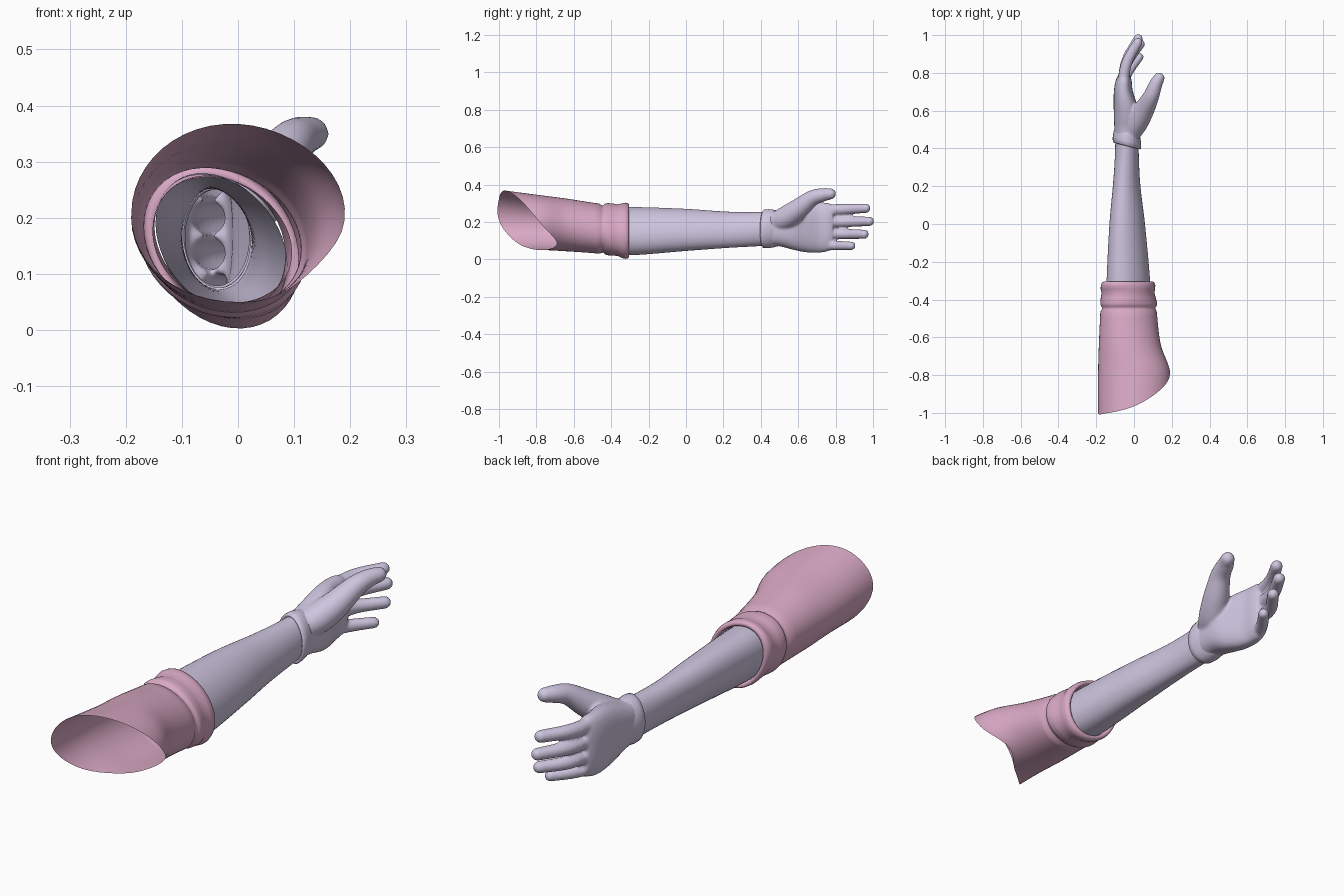
import bpy, bmesh, math
from mathutils import Vector

if "Cube" in bpy.data.objects:
    bpy.data.objects.remove(bpy.data.objects["Cube"])

def material(name, rgb):
    m = bpy.data.materials.new(name)
    m.diffuse_color = (*rgb, 1)
    m.use_nodes = True
    m.node_tree.nodes["Principled BSDF"].inputs["Base Color"].default_value = m.diffuse_color
    return m

PINK = material("pink_cloth", (0.70, 0.40, 0.56))
LILAC = material("pale_lilac", (0.62, 0.56, 0.74))
N = 48

def spline(table, t):
    """Smooth interpolation of rows whose first column is the parameter."""
    n = len(table)
    t = min(max(t, table[0][0]), table[-1][0])
    i = next(k for k in range(n - 1) if t <= table[k + 1][0])
    a, b = table[i], table[i + 1]
    p, q = table[max(i - 1, 0)], table[min(i + 2, n - 1)]
    h = b[0] - a[0]
    u = (t - a[0]) / h
    out = []
    for k in range(1, len(a)):
        m0 = (b[k] - p[k]) / (b[0] - p[0]) * h
        m1 = (q[k] - a[k]) / (q[0] - a[0]) * h
        out.append((2*u**3 - 3*u*u + 1)*a[k] + (u**3 - 2*u*u + u)*m0
                   + (3*u*u - 2*u**3)*b[k] + (u**3 - u*u)*m1)
    return out

def section_point(table, y, a, grow=0.0, power=1.0):
    """Point on a tilted oval given by x/z limits and a tilt."""
    x0, x1, z0, z1, tilt = spline(table, y)
    f = lambda v: math.copysign(abs(v) ** power, v)
    return Vector(((x0 + x1)/2 + ((x1 - x0)/2 + grow) * f(math.cos(a)), y,
                   (z0 + z1)/2 + ((z1 - z0)/2 + grow) * f(math.sin(a + tilt))))

def loft(bm, rings, caps=False):
    vs = [[bm.verts.new(p) for p in r] for r in rings]
    for r, s in zip(vs, vs[1:]):
        for i in range(len(r)):
            j = (i + 1) % len(r)
            bm.faces.new((r[i], r[j], s[j], s[i]))
    if caps:
        bm.faces.new(vs[0][::-1])
        bm.faces.new(vs[-1])

def finish(bm, name, mat):
    bmesh.ops.recalc_face_normals(bm, faces=bm.faces)
    me = bpy.data.meshes.new(name)
    bm.to_mesh(me)
    bm.free()
    ob = bpy.data.objects.new(name, me)
    bpy.context.collection.objects.link(ob)
    me.materials.append(mat)
    me.shade_smooth()
    return ob

ANG = [2 * math.pi * i / N for i in range(N)]

# Sleeve: slanted open rim, then a rolled cuff that turns inside
SLEEVE = [(-1.0, -.19, .19, .045, .372, 0), (-.78, -.19, .19, .05, .343, 0),
          (-.64, -.186, .142, .043, .325, -.05), (-.46, -.178, .12, .03, .298, -.15),
          (-.38, -.174, .114, .018, .296, -.2), (-.30, -.168, .106, .006, .302, -.25)]
RIM = [(0, -.78), (45, -.88), (90, -.965), (135, -1.0), (180, -1.0),
       (225, -.91), (270, -.78), (315, -.69), (360, -.78)]
rings = []
for k in range(17):
    t = k / 16
    rings.append([section_point(SLEEVE, (1 - t) * spline(RIM, math.degrees(a))[0] + t * -.465, a)
                  for a in ANG])
for y, g in [(-.452, -.006), (-.442, -.008), (-.435, 0), (-.42, .004), (-.39, .001),
             (-.365, -.003), (-.345, .003), (-.325, .005), (-.31, .001), (-.304, -.008),
             (-.31, -.018), (-.34, -.024), (-.42, -.022)]:
    rings.append([section_point(SLEEVE, y, a, g + .002 * math.sin(3 * a + 40 * y)) for a in ANG])
bm = bmesh.new()
loft(bm, rings)
finish(bm, "sleeve", PINK)

# Forearm: hollow tapering tube
ARM = [(-.42, -.147, .088, .03, .277, -.3), (-.3, -.145, .085, .022, .28, -.3),
       (0, -.13, .058, .045, .27, -.3), (.2, -.112, .034, .06, .256, -.25),
       (.34, -.102, .026, .068, .252, -.15), (.47, -.098, .024, .075, .255, 0)]
bm = bmesh.new()
loft(bm, [[section_point(ARM, -.42 + .89 * k / 30, a) for a in ANG] for k in range(31)])
finish(bm, "forearm", LILAC)

# Glove cuff: slanted bulging band at the wrist
bm = bmesh.new()
rings = []
for y, g in [(.42, -.003), (.412, .006), (.418, .013), (.44, .014), (.465, .011), (.49, .006), (.52, -.004)]:
    ring = []
    for a in ANG:
        p = section_point(ARM, min(y, .47), a, g)
        p.y = y - .25 * (p.x + .037)
        ring.append(p)
    rings.append(ring)
loft(bm, rings)
finish(bm, "glove_cuff", LILAC)

# Hand: palm, fingers and thumb fused into one hollow skin
def limb(bm, path):
    """Round-ended tube through rows of (x, y, z, radius)."""
    rows = [(i, *p) for i, p in enumerate(path)]
    M = 24
    pts = [spline(rows, (len(path) - 1) * i / M) for i in range(M + 1)]
    rings = []
    def ring(c, d, r):
        side = d.cross(Vector((0, 0, 1))).normalized()
        up = side.cross(d)
        rings.append([c + r * (math.cos(2*math.pi*i/20) * side + math.sin(2*math.pi*i/20) * up)
                      for i in range(20)])
    for i, p in enumerate(pts):
        d = (Vector(pts[min(i + 1, M)][:3]) - Vector(pts[max(i - 1, 0)][:3])).normalized()
        ring(Vector(p[:3]), d, p[3])
    c, r = Vector(pts[-1][:3]), pts[-1][3]
    for k in range(1, 6):
        e = k / 5.2 * math.pi / 2
        ring(c + d * r * math.sin(e), d, r * math.cos(e))
    loft(bm, rings, True)

PALM = [(.42, -.1, .025, .075, .255, 0), (.5, -.104, .034, .07, .264, 0),
        (.57, -.106, .034, .052, .285, 0), (.64, -.108, .014, .038, .3, 0),
        (.71, -.106, -.008, .036, .304, 0), (.76, -.097, -.012, .044, .301, 0),
        (.785, -.085, -.02, .06, .29, 0)]
bm = bmesh.new()
loft(bm, [[section_point(PALM, .42 + .365 * k / 20, a, 0, .8) for a in ANG] for k in range(21)], True)
# finger rows: base height, tip height, tip y, tip x, radius
for z0, z1, tip, tx, r in [(.265, .273, .985, .032, .029), (.2, .203, 1.004, .034, .029),
                           (.137, .134, .977, .045, .028), (.075, .072, .908, .04, .026)]:
    L = tip - .024 - .68
    limb(bm, [(-.06, .68, z0, r), (-.054, .68 + L*.35, z0, r * 1.02),
              (-.034 if tip > .95 else -.025, .68 + L*.65, (z0 + z1)/2, r * .98),
              (tx - .012, .68 + L, z1, r * .88)])
limb(bm, [(-.03, .46, .19, .05), (.008, .53, .22, .062), (.05, .6, .268, .056),
          (.09, .675, .327, .043), (.113, .735, .345, .036), (.132, .772, .35, .03)])
hand = finish(bm, "hand", LILAC)
rm = hand.modifiers.new("fuse", 'REMESH')
rm.mode = 'VOXEL'
rm.voxel_size = .007
sm = hand.modifiers.new("soften", 'SMOOTH')
sm.factor = .5
sm.iterations = 5
dg = bpy.context.evaluated_depsgraph_get()
me = bpy.data.meshes.new_from_object(hand.evaluated_get(dg))
hand.modifiers.clear()
hand.data = me
# open the wrist end so the glove is hollow
bm = bmesh.new()
bm.from_mesh(me)
bmesh.ops.delete(bm, geom=[v for v in bm.verts if v.co.y < .45], context='VERTS')
bm.to_mesh(me)
bm.free()
me.materials.clear()
me.materials.append(LILAC)
me.shade_smooth()
